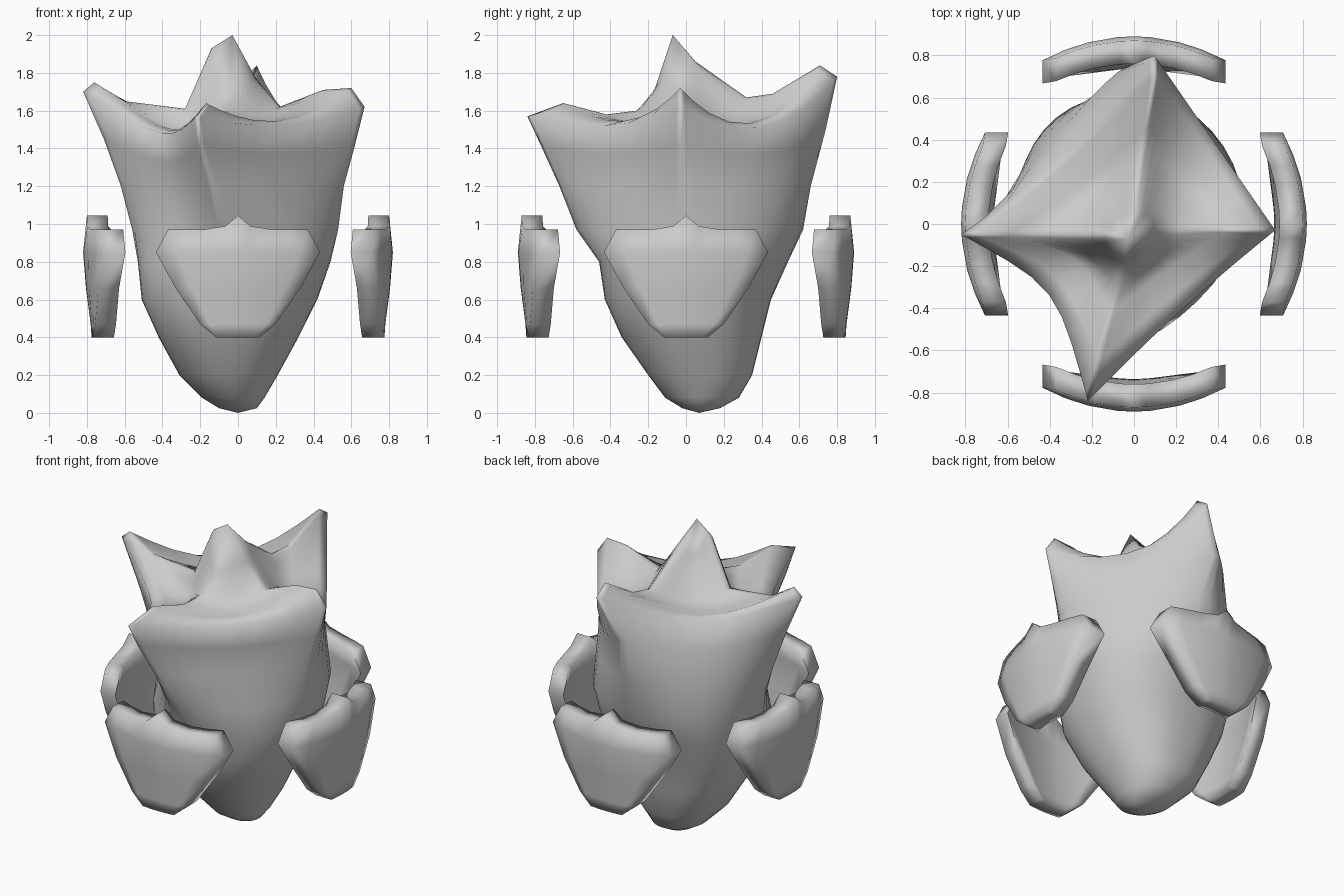
import bpy, bmesh
from math import cos, sin, pi, radians
from mathutils import Vector, Matrix

if "Cube" in bpy.data.objects:
    bpy.data.objects.remove(bpy.data.objects["Cube"])

grey = bpy.data.materials.new("stone_grey")
grey.use_nodes = True
grey.diffuse_color = (0.6, 0.6, 0.6, 1)
grey.node_tree.nodes["Principled BSDF"].inputs["Base Color"].default_value = (0.6, 0.6, 0.6, 1)


def make_object(name, bm, angle):
    bmesh.ops.recalc_face_normals(bm, faces=bm.faces)
    mesh = bpy.data.meshes.new(name)
    bm.to_mesh(mesh)
    bm.free()
    mesh.materials.append(grey)
    ob = bpy.data.objects.new(name, mesh)
    bpy.context.collection.objects.link(ob)
    bpy.ops.object.select_all(action='DESELECT')
    ob.select_set(True)
    bpy.context.view_layer.objects.active = ob
    bpy.ops.object.shade_smooth_by_angle(angle=radians(angle))


STEPS = 10  # points between neighbouring spikes
PINCH = (0, .1, .26, .04)  # how far each valley is drawn in
DIP = (.1, .05, .12, .05)  # how far each valley sinks


def star_ring(powers, height, reach, tips, lean, back_lean):
    """Closed ring through four tips; power 1 is round, 2 is a diamond."""
    right, back, left, front = reach
    c = Vector(((right - left) / 2, (back - front) / 2, 0))
    ends = [Vector((right, c.y * (1 - lean) - .03 * lean, 0)),
            Vector((c.x * (1 - lean) + back_lean * lean * back, back, 0)),
            Vector((-left, c.y * (1 - lean) - .05 * lean, 0)),
            Vector((c.x * (1 - lean) - .26 * lean * front, -front, 0))]
    ring = []
    for q in range(4):
        n = (q + 1) % 4
        e = powers[q]
        star = max(0, e - 1)
        low = height - DIP[q] * star * lean
        for i in range(STEPS):
            a, b = cos(i / STEPS * pi / 2), sin(i / STEPS * pi / 2)
            p = c + (ends[q] - c) * a ** e + (ends[n] - c) * b ** e
            p += (c - p) * PINCH[q] * star * (2 * a * b) ** 2
            p.z = low + (tips[q] - low) * a ** 6 + (tips[n] - low) * b ** 6
            ring.append(p)
    return ring


# Rounded lower body: power of the four quarters, height, reach to the four sides
ROUND, FULL = (1, 1, 1, 1), (.9, .76, .92, .92)
wall = [(ROUND, .025, (.1, .18, .1, .02)), (ROUND, .08, (.14, .28, .19, .11)),
        (FULL, .2, (.21, .35, .31, .2)), (FULL, .4, (.32, .4, .42, .34)),
        (FULL, .6, (.42, .45, .51, .43)), ((.9, .76, 1, 1), .8, (.49, .54, .53, .46)),
        ((.95, .85, 1.4, 1.3), .97, (.53, .62, .56, .58)),
        ((1.2, 1.15, 1.7, 1.7), 1.2, (.56, .66, .62, .67))]
# Spiked crown: powers, valley height, reach and height of the four tips, back lean
STAR = (2, 2, 2, 2)
crown = [((1.6, 1.6, 1.9, 1.9), 1.4, (.62, .74, .71, .77), (1.42, 1.5, 1.45, 1.42), -.06),
         (STAR, 1.55, (.67, .8, .82, .84), (1.62, 1.78, 1.7, 1.57), .12),
         (STAR, 1.55, (.6, .71, .76, .65), (1.72, 1.84, 1.75, 1.64), .14),
         (STAR, 1.56, (.45, .46, .6, .42), (1.71, 1.69, 1.65, 1.58), .14),
         ((1.4, 1.4, 1.4, 1.4), 1.6, (.22, .32, .28, .26), (1.62, 1.67, 1.61, 1.6), .1),
         (ROUND, 1.79, (.09, .05, .14, .17), (1.77, 1.86, 1.93, 1.7), 0)]

rings = []
for powers, z, reach in wall:
    t = max(0, min(1, (z - .6) / .9))
    rings.append(star_ring(powers, z, reach, [z] * 4, t * t * (3 - 2 * t), -.06))
    for p in rings[-1]:
        p.z = z
rings += [star_ring(*row[:4], 1, row[4]) for row in crown]

bm = bmesh.new()
loops = [[bm.verts.new(p) for p in ring] for ring in rings]
for low, high in zip(loops, loops[1:]):
    for i in range(len(low)):
        j = (i + 1) % len(low)
        bm.faces.new((low[i], low[j], high[j], high[i]))
for loop, point in ((loops[0], (0, .07, 0)), (loops[-1], (-.03, -.07, 2))):
    tip = bm.verts.new(point)
    for i in range(len(loop)):
        bm.faces.new((loop[i], loop[(i + 1) % len(loop)], tip))
make_object("spiked_body", bm, 100)


def shield(name, turn, distance):
    """Curved plate with a pointed top, extruded to an even thickness."""
    rows = [(.4, .115, .045), (.47, .2, .04), (.66, .33, .015), (.85, .435, 0), (.97, .37, .02)]
    columns = (-1, -.75, -.5, -.18, 0, .18, .5, .75, 1)
    bm = bmesh.new()
    grid = []
    for z, width, inset in rows:
        line = []
        for u in columns:
            x = u * width
            crest = .075 * max(0, 1 - abs(u) / .24) if z > .9 else 0
            line.append(bm.verts.new((x, inset + .6 * x * x - distance, z + crest)))
        grid.append(line)
    for a, b in zip(grid, grid[1:]):
        for i in range(len(a) - 1):
            bm.faces.new((a[i], a[i + 1], b[i + 1], b[i]))
    out = bmesh.ops.extrude_face_region(bm, geom=bm.faces[:], use_keep_orig=True)
    new = [v for v in out["geom"] if isinstance(v, bmesh.types.BMVert)]
    bmesh.ops.translate(bm, verts=new, vec=(0, .11, 0))
    bmesh.ops.rotate(bm, verts=bm.verts, cent=(0, 0, 0), matrix=Matrix.Rotation(turn, 3, 'Z'))
    make_object(name, bm, 110)


# Four shields around the body
for k, side in enumerate(("front", "left", "back", "right")):
    shield(side + "_shield", k * pi / 2, .89 if k % 2 == 0 else .82)
